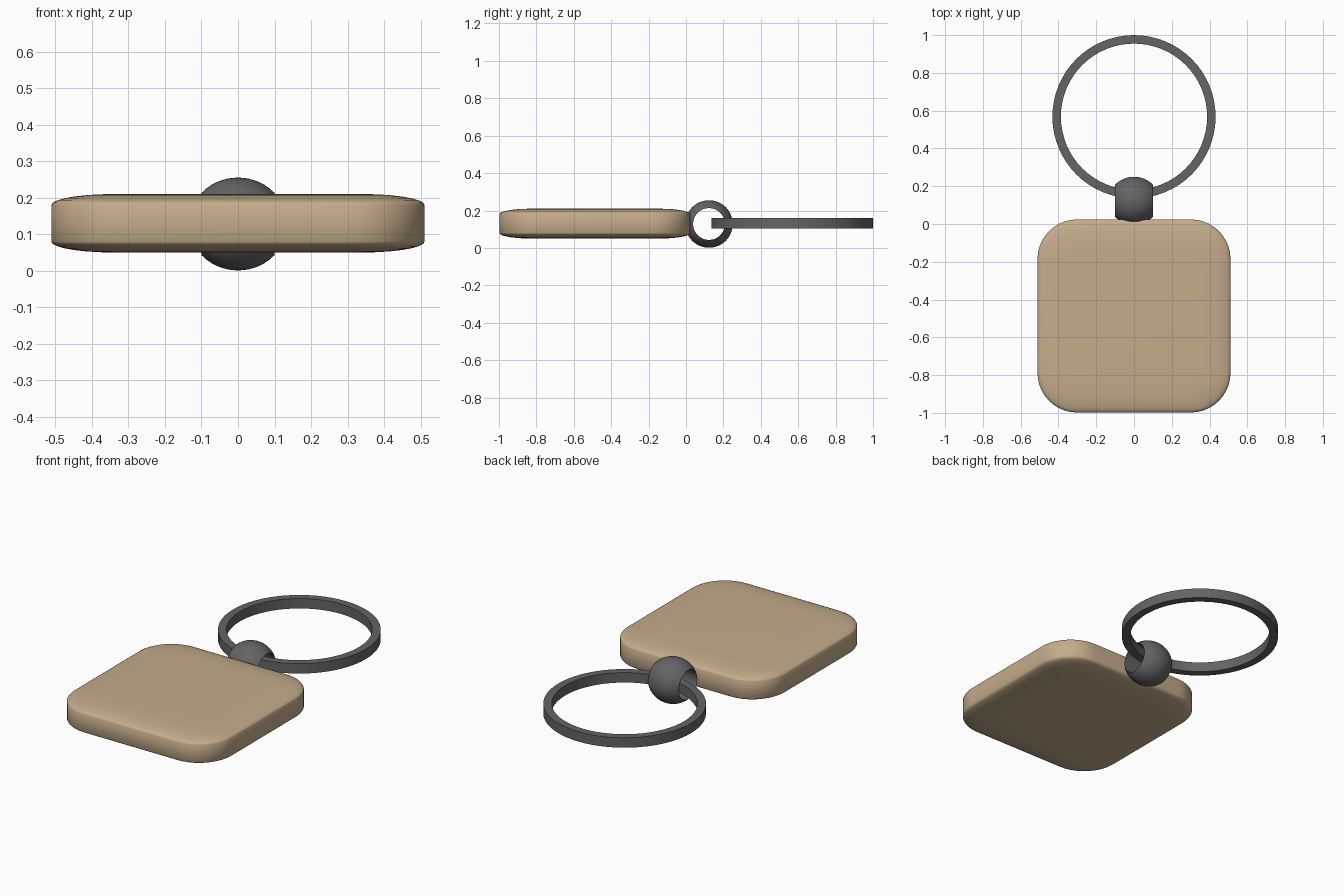
import bpy, bmesh, math
from math import sin, cos, pi

if "Cube" in bpy.data.objects:
    bpy.data.objects.remove(bpy.data.objects["Cube"])


def material(name, color):
    m = bpy.data.materials.new(name)
    m.diffuse_color = (*color, 1)
    m.use_nodes = True
    m.node_tree.nodes["Principled BSDF"].inputs["Base Color"].default_value = m.diffuse_color
    return m


TAN = material("tan leather", (0.56, 0.41, 0.26))
GREY = material("dark metal", (0.13, 0.125, 0.135))


def bridge(bm, a, b):
    n = len(a)
    for i in range(n):
        bm.faces.new((a[i], a[(i + 1) % n], b[(i + 1) % n], b[i]))


def finish(bm, name, mat, angle):
    bmesh.ops.recalc_face_normals(bm, faces=bm.faces)
    me = bpy.data.meshes.new(name)
    bm.to_mesh(me)
    bm.free()
    me.materials.append(mat)
    for p in me.polygons:
        p.use_smooth = True
    me.set_sharp_from_angle(angle=math.radians(angle))
    ob = bpy.data.objects.new(name, me)
    bpy.context.collection.objects.link(ob)
    return ob


def rounded_square(bm, half, r, cy, z, seg=10):
    loop = []
    for k, (sx, sy) in enumerate(((1, 1), (-1, 1), (-1, -1), (1, -1))):
        for i in range(seg + 1):
            a = (k + i / seg) * pi / 2
            loop.append(bm.verts.new((sx * (half - r) + r * cos(a),
                                      cy + sy * (half - r) + r * sin(a), z)))
    return loop


def lathe(name, profile, centre, axis, seg, mat, angle):
    """Revolve a closed (radius, along-axis) profile around x or z."""
    bm = bmesh.new()
    rings = []
    for i in range(seg):
        a = 2 * pi * i / seg
        ring = []
        for r, h in profile:
            u, v = r * cos(a), r * sin(a)
            ring.append(bm.verts.new((h, u, v) if axis == "x" else (u, v, h)))
        rings.append(ring)
    for i in range(seg):
        bridge(bm, rings[i], rings[(i + 1) % seg])
    ob = finish(bm, name, mat, angle)
    ob.location = centre
    return ob


# Pillow-shaped fob: straight sides with shallow elliptical domes above and below
HALF, CORNER, INSET, DOME, STEPS = 0.511, 0.21, 0.17, 0.03, 7
bm = bmesh.new()
layers = []
for i in range(STEPS + 1):
    t = i / STEPS * pi / 2
    layers.append((INSET * (1 - sin(t)), 0.05 + DOME * (1 - cos(t))))
layers += [(d, 0.26 - z) for d, z in reversed(layers)]
loops = [rounded_square(bm, HALF - d, CORNER - d, -0.487, z) for d, z in layers]
for a, b in zip(loops, loops[1:]):
    bridge(bm, a, b)
bm.faces.new(loops[0])
bm.faces.new(loops[-1])
finish(bm, "fob_body", TAN, 60)

# Pierced bead joining the fob to the ring
N = 14
bead = []
for i in range(N + 1):
    x = -0.1 + 0.2 * i / N
    bead.append((0.127 * math.sqrt(1 - (x / 0.135) ** 2), x))
bead += [(0.085, 0.1), (0.085, -0.1)] if bead[0][0] > 0.0855 else []
if len(bead) == N + 1:
    bead[0], bead[-1] = (0.085, -0.1), (0.085, 0.1)
lathe("bead_connector", bead, (0, 0.123, 0.128), "x", 48, GREY, 40)

# Flat split ring
lathe("key_ring", [(0.387, -0.029), (0.432, -0.029), (0.432, 0.029), (0.387, 0.029)],
      (0, 0.568, 0.132), "z", 64, GREY, 40)
